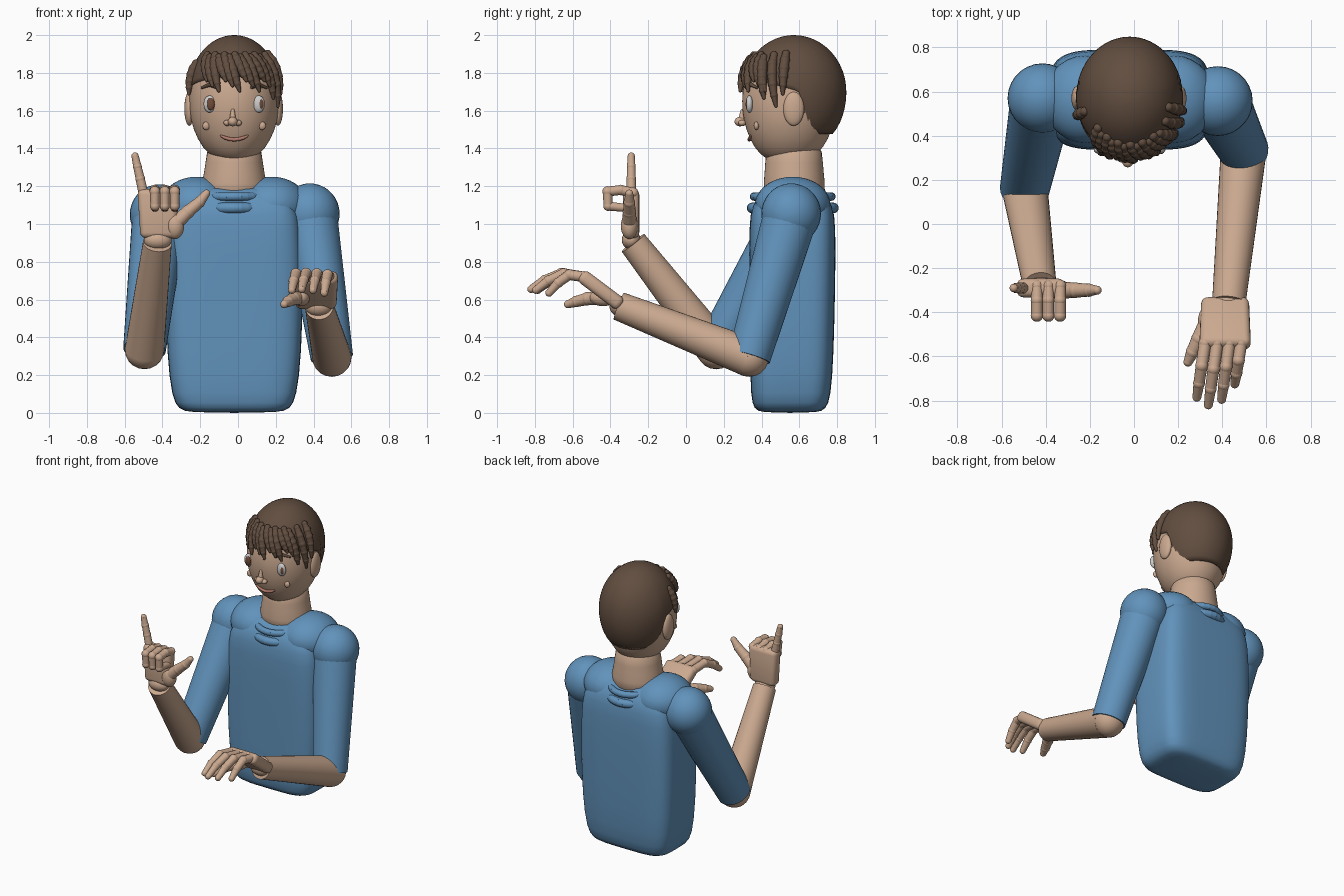
import bpy, bmesh
from math import sin, cos, pi, sqrt, radians
from mathutils import Vector, Matrix

if "Cube" in bpy.data.objects:
    bpy.data.objects.remove(bpy.data.objects["Cube"])


def material(name, rgb):
    m = bpy.data.materials.new(name)
    m.diffuse_color = (*rgb, 1)
    m.use_nodes = True
    m.node_tree.nodes["Principled BSDF"].inputs["Base Color"].default_value = m.diffuse_color
    return m


SKIN = material("skin", (0.60, 0.40, 0.28))
SHIRT = material("shirt", (0.12, 0.29, 0.50))
HAIR = material("hair", (0.12, 0.075, 0.05))
WHITE = material("eye_white", (0.75, 0.75, 0.75))
BROWN = material("iris", (0.16, 0.07, 0.04))
LIP = material("lip", (0.45, 0.20, 0.15))
CX, CY = -0.02, 0.56      # body axis


def finish(name, bm, mat, angle=50):
    bmesh.ops.recalc_face_normals(bm, faces=bm.faces)
    me = bpy.data.meshes.new(name)
    bm.to_mesh(me)
    bm.free()
    ob = bpy.data.objects.new(name, me)
    bpy.context.collection.objects.link(ob)
    me.materials.append(mat)
    bpy.ops.object.select_all(action='DESELECT')
    ob.select_set(True)
    bpy.context.view_layer.objects.active = ob
    bpy.ops.object.shade_smooth_by_angle(angle=radians(angle))
    return ob


def ball(name, loc, size, mat):
    bm = bmesh.new()
    bmesh.ops.create_uvsphere(bm, u_segments=28, v_segments=18, radius=1,
                              matrix=Matrix.Translation(loc) @ Matrix.Diagonal((*size, 1)))
    return finish(name, bm, mat)


def chain(name, pts, radii, mat, bulge=1.0, seg=16, first=True, last=True):
    """Tapered tubes joined by balls: limbs, fingers, strands."""
    bm = bmesh.new()
    pts = [Vector(p) for p in pts]
    for a, b, r1, r2 in zip(pts, pts[1:], radii, radii[1:]):
        rot = (b - a).to_track_quat('Z', 'Y').to_matrix().to_4x4()
        bmesh.ops.create_cone(bm, cap_ends=True, segments=seg, radius1=r1, radius2=r2,
                              depth=(b - a).length,
                              matrix=Matrix.Translation((a + b) / 2) @ rot)
    for i, (p, r) in enumerate(zip(pts, radii)):
        if (i == 0 and not first) or (i == len(pts) - 1 and not last):
            continue
        k = bulge if i < len(pts) - 1 else 1
        bmesh.ops.create_uvsphere(bm, u_segments=seg, v_segments=10, radius=r * k,
                                  matrix=Matrix.Translation(p))
    return finish(name, bm, mat)


def loft(name, rings, mat, power=2.0, seg=32):
    """Stack of superellipse rings (z, centre y, half x, half y)."""
    bm = bmesh.new()
    loops = []
    for z, cy, hx, hy in rings:
        loop = []
        for i in range(seg):
            c, s = cos(2 * pi * i / seg), sin(2 * pi * i / seg)
            px = abs(c) ** (2 / power) * (1 if c > 0 else -1)
            py = abs(s) ** (2 / power) * (1 if s > 0 else -1)
            loop.append(bm.verts.new((CX + hx * px, cy + hy * py, z)))
        loops.append(loop)
    for a, b in zip(loops, loops[1:]):
        for i in range(seg):
            j = (i + 1) % seg
            bm.faces.new((a[i], a[j], b[j], b[i]))
    bm.faces.new(loops[0])
    bm.faces.new(loops[-1])
    ob = finish(name, bm, mat, 80)
    ob.modifiers.new("smooth", 'SUBSURF').levels = 1
    return ob


# torso, shoulder slopes and collar
loft("torso", [(0.0, .55, .24, .15), (.02, .55, .295, .19), (.08, .555, .33, .212),
               (.3, .56, .357, .222), (.7, .563, .366, .228), (1.0, .563, .355, .23),
               (1.1, .563, .33, .215), (1.17, .565, .26, .165), (1.2, .565, .17, .13)],
     SHIRT, power=4.5, seg=40)
for side, label in ((-1, "right"), (1, "left")):
    ball(label + "_shoulder_slope", (CX + side * .2, .565, 1.1), (.19, .2, .15), SHIRT)
for i, (z, rx, ry, r) in enumerate(((1.145, .165, .205, .022), (1.085, .17, .215, .028))):
    ring = [(CX + rx * cos(k * pi / 16), .565 + ry * sin(k * pi / 16), z) for k in range(33)]
    chain(f"collar_roll_{i + 1}", ring, [r] * 33, SHIRT, seg=12)

# neck and head
loft("neck", [(1.1, .575, .19, .17), (1.22, .573, .172, .163), (1.32, .572, .15, .152),
              (1.45, .572, .145, .15)], SKIN)
HEAD = [(1.325, .54, .04, .06), (1.345, .54, .105, .12), (1.4, .545, .168, .185),
        (1.5, .545, .22, .23), (1.6, .55, .24, .255), (1.7, .553, .24, .258),
        (1.8, .56, .226, .24), (1.9, .565, .17, .185), (1.95, .565, .10, .115)]
loft("head", HEAD, SKIN)


def face(x, z, out=0.0):
    """Point on the front of the head, x measured from the head axis."""
    for a, b in zip(HEAD, HEAD[1:]):
        if a[0] <= z <= b[0]:
            t = (z - a[0]) / (b[0] - a[0])
            cy, hx, hy = (a[k] + t * (b[k] - a[k]) for k in (1, 2, 3))
            return (CX + x, cy - hy * sqrt(max(0, 1 - (x / hx) ** 2)) - out, z)


for s, label in ((-1, "right"), (1, "left")):
    ball(label + "_ear", (CX - .003 + s * .235, .57, 1.61), (.026, .055, .09), SKIN)
    ball(label + "_eye", face(s * .13, 1.635), (.032, .02, .045), WHITE)
    ball(label + "_iris", face(s * .13 + .006, 1.635, .012), (.021, .012, .033), BROWN)
    ball(label + "_cheek", face(s * .148, 1.52, -.003), (.02, .014, .022), SKIN)
    ball(label + "_nostril", face(s * .03 - .008, 1.535, .012), (.018, .02, .016), SKIN)
    chain(label + "_eyebrow", [face(s * u, z, .003) for u, z in
          ((.095, 1.725), (.13, 1.738), (.17, 1.722))], [.01, .011, .007], HAIR, seg=8)
ball("nose_tip", face(-.008, 1.542, .02), (.026, .03, .025), SKIN)
chain("nose_bridge", [face(-.008, 1.60, -.004), face(-.008, 1.55, .012)], [.01, .018], SKIN)
chain("mouth", [face(x, 1.447 + 4 * x * x, .003) for x in (-.07, -.05, -.025, 0, .025, .05, .07)],
      [.006, .009, .01, .01, .01, .009, .006], LIP, seg=8)


# hair cap with a hairline that drops behind the ears
def hair_point(phi, theta, k=1.0):
    s = sin(theta) ** (.75 if theta > pi / 2 else 1)
    return (CX + .243 * k * s * cos(phi), .572 + .277 * k * s * sin(phi), 1.7 + .3 * k * cos(theta))


def hairline(phi):
    t = min(1, max(0, (sin(phi) - .05) / .35))
    return radians(74 + 14 * min(1, max(0, sin(phi) + 1)) + 50 * t * t * (3 - 2 * t))


bm = bmesh.new()
N, M = 64, 18
top = bm.verts.new(hair_point(0, 0))
cols = [[bm.verts.new(hair_point(2 * pi * i / N, hairline(2 * pi * i / N) * j / M))
         for j in range(1, M + 1)] for i in range(N)]
for a, b in zip(cols, cols[1:] + cols[:1]):
    bm.faces.new((top, a[0], b[0]))
    for j in range(M - 1):
        bm.faces.new((a[j], a[j + 1], b[j + 1], b[j]))
cap = finish("hair_cap", bm, HAIR)
thick = cap.modifiers.new("thickness", 'SOLIDIFY')
thick.thickness, thick.offset = .025, -1

# fringe strands swept to one side: (start angle, start drop, sweep, end drop)
strands = [(-140 + 8.5 * i, 50 + 3 * (i % 2), 14, 79 + 5 * (i % 3)) for i in range(12)]
strands += [(-165, 60, 2, 92), (-30, 50, 10, 104), (-12, 48, 0, 92), (-42, 60, 8, 96)]
for i, (p, t0, sweep, t1) in enumerate(strands):
    pts = [hair_point(radians(p + sweep * u), radians(t0 + (t1 - t0) * u), 1.0 + .035 * u)
           for u in (0, .2, .4, .6, .8, 1)]
    chain(f"fringe_strand_{i + 1}", pts, [.02, .025, .026, .023, .018, .009], HAIR, 1.08, 10)


# arms: sleeve ball, sleeve, bare elbow and forearm
def arm(label, shoulder, elbow, wrist):
    ball(label + "_sleeve_ball", shoulder, (.158, .158, .16), SHIRT)
    chain(label + "_sleeve", [shoulder, elbow], [.145, .113], SHIRT, seg=32, last=False)
    chain(label + "_forearm", [elbow, wrist], [.104, .076], SKIN, seg=32, last=False)


arm("right", (-.415, .57, 1.05), (-.495, .16, .335), (-.427, -.28, .90))
arm("left", (.38, .557, 1.055), (.497, .335, .295), (.43, -.355, .565))


def palm(name, loc, size, tilt, spread):
    bm = bmesh.new()
    bmesh.ops.create_cube(bm, size=1)
    for v in bm.verts:
        v.co.x *= spread if v.co.z > 0 else 2 - spread
    m = Matrix.Translation(loc) @ Matrix.Rotation(tilt, 4, 'X') @ Matrix.Diagonal((*size, 1))
    bmesh.ops.transform(bm, matrix=m, verts=bm.verts)
    bmesh.ops.bevel(bm, geom=bm.edges[:], offset=.03, segments=4, profile=.5, affect='EDGES')
    return finish(name, bm, SKIN)


# raised hand: little finger up, thumb out, three fingers folded
ball("right_wrist", (-.425, -.29, .915), (.074, .05, .05), SKIN)
palm("right_palm", (-.422, -.29, 1.055), (.205, .085, .26), 0, 1.08)
for i, x in enumerate((-.44, -.388, -.335)):
    chain(f"right_folded_finger_{i + 1}",
          [(x, -.28, 1.165), (x, -.345, 1.18), (x, -.415, 1.172), (x, -.412, 1.095), (x, -.32, 1.085)],
          [.026, .026, .026, .024, .021], SKIN, 1.08)
chain("right_little_finger", [(-.50, -.29, 1.16), (-.518, -.29, 1.24), (-.533, -.29, 1.305),
                              (-.545, -.29, 1.36)], [.026, .024, .022, .019], SKIN, 1.08)
ball("right_thumb_base", (-.335, -.30, .99), (.05, .045, .07), SKIN)
chain("right_thumb", [(-.335, -.30, 1.0), (-.265, -.30, 1.065), (-.205, -.30, 1.115),
                      (-.167, -.30, 1.162)], [.04, .034, .029, .02], SKIN, 1.05)

# lowered hand: palm down, fingers forward in a relaxed arch
ball("left_wrist", (.427, -.35, .565), (.074, .055, .055), SKIN)
palm("left_palm", (.413, -.45, .65), (.225, .075, .27), radians(53), 1.04)
for i, (x0, x1, reach, drop) in enumerate(((.322, .285, .245, .0), (.377, .337, .28, .005),
                                           (.432, .397, .255, .0), (.485, .457, .185, -.015))):
    y0 = -.54
    prof = ((0, .72), (.42, .737), (.74, .70), (1, .65))
    chain(f"left_finger_{i + 1}", [(x0 + (x1 - x0) * u, y0 - reach * u, z + drop * u) for u, z in prof],
          [.028, .027, .025, .02], SKIN, 1.08)
ball("left_thumb_base", (.335, -.44, .61), (.045, .07, .045), SKIN)
chain("left_thumb", [(.335, -.44, .61), (.295, -.52, .605), (.265, -.58, .59), (.245, -.625, .575)],
      [.038, .034, .029, .021], SKIN, 1.05)
